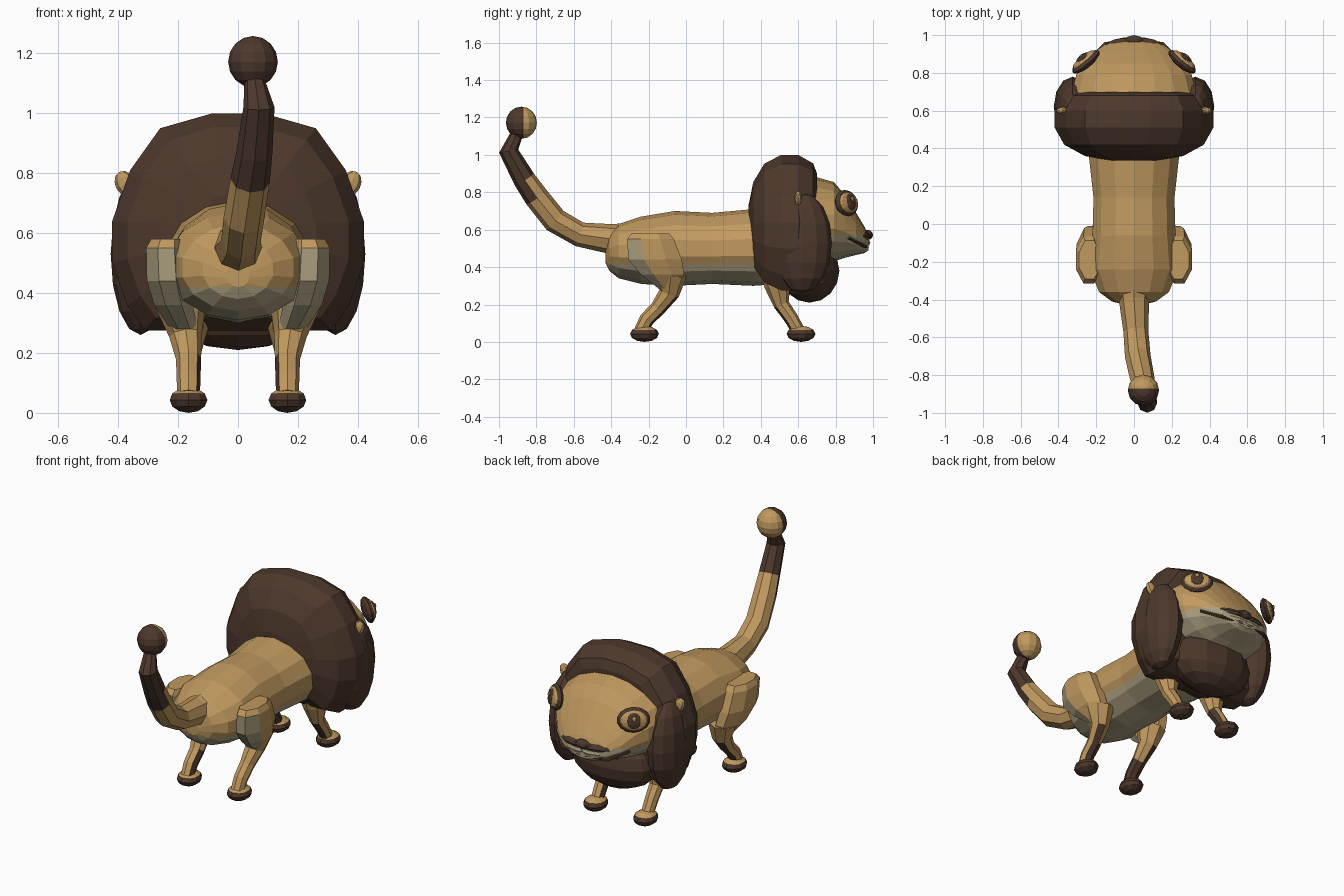
import bpy, bmesh
from math import sin, cos, pi
from mathutils import Vector, Matrix

old = bpy.data.objects.get("Cube")
if old:
    bpy.data.objects.remove(old, do_unlink=True)


def material(name, rgb):
    m = bpy.data.materials.new(name)
    m.use_nodes = True
    m.diffuse_color = (*rgb, 1)
    m.node_tree.nodes["Principled BSDF"].inputs["Base Color"].default_value = (*rgb, 1)
    return m


TAN = material("tan fur", (0.53, 0.32, 0.115))
DARK = material("dark brown fur", (0.075, 0.040, 0.025))
CREAM = material("cream fur", (0.42, 0.36, 0.22))


def finish(name, bm, mats, rule=None, cut=None):
    """Cut a clean colour border, paint faces by rule, and make the object."""
    if cut:
        geom = bm.verts[:] + bm.edges[:] + bm.faces[:]
        bmesh.ops.bisect_plane(bm, geom=geom, plane_co=cut[0], plane_no=cut[1])
    bmesh.ops.recalc_face_normals(bm, faces=bm.faces[:])
    bm.normal_update()
    for f in bm.faces:
        f.material_index = rule(f.calc_center_median(), f.normal) if rule else 0
    me = bpy.data.meshes.new(name)
    bm.to_mesh(me)
    bm.free()
    for m in mats:
        me.materials.append(m)
    ob = bpy.data.objects.new(name, me)
    bpy.context.collection.objects.link(ob)
    return ob


def loft(rings):
    """Skin a list of equal-length rings and cap both ends."""
    bm = bmesh.new()
    loops = [[bm.verts.new(p) for p in ring] for ring in rings]
    n = len(loops[0])
    for a, b in zip(loops, loops[1:]):
        for i in range(n):
            bm.faces.new((a[i], a[(i + 1) % n], b[(i + 1) % n], b[i]))
    bm.faces.new(loops[0])
    bm.faces.new(loops[-1])
    return bm


def barrel(sections, n):
    """Loft along y from (y, half width, bottom, top)."""
    return loft([[Vector((rx * sin(2 * pi * i / n), y,
                          (lo + hi) / 2 + (hi - lo) / 2 * cos(2 * pi * i / n)))
                  for i in range(n)] for y, rx, lo, hi in sections])


def tube(path, n):
    """Loft along a path of (x, y, z, radius), rings square to the path."""
    pts = [Vector(p[:3]) for p in path]
    rings = []
    for i, p in enumerate(pts):
        d = (pts[min(i + 1, len(pts) - 1)] - pts[max(i - 1, 0)]).normalized()
        u = Vector((1, 0, 0))
        u = (u - d * u.dot(d)).normalized()
        v = d.cross(u)
        rings.append([p + path[i][3] * (u * cos(2 * pi * k / n) + v * sin(2 * pi * k / n))
                      for k in range(n)])
    return loft(rings)


def ball(centre, radii, segs=12, rings=8, turn=None):
    bm = bmesh.new()
    mat = Matrix.Translation(centre) @ (turn or Matrix()) @ Matrix.Diagonal((*radii, 1))
    bmesh.ops.create_uvsphere(bm, u_segments=segs, v_segments=rings, radius=1, matrix=mat)
    return bm


# Body with a cream belly
finish("body", barrel([(-.43, .04, .42, .50), (-.41, .12, .38, .58), (-.36, .19, .34, .63),
                       (-.24, .24, .31, .67), (-.06, .225, .30, .70), (.14, .22, .31, .69),
                       (.36, .245, .30, .71), (.5, .24, .31, .71)], 14),
       [TAN, CREAM], lambda c, n: int(c.z < .42), ((0, 0, .42), (0, 0, 1)))

# Mane: one outline scaled along y, with a lock on each side and a beard
half = [(.085, 1.0), (.26, .95), (.36, .81), (.42, .64), (.42, .50), (.37, .36),
        (.31, .275), (.12, .275)]
outline = half + [(-x, z) for x, z in reversed(half)]
finish("mane", loft([[Vector((x * s, y, .62 + (z - .62) * s)) for x, z in outline]
                     for y, s in ((.335, .3), (.36, .62), (.42, .88), (.51, 1), (.60, 1),
                                  (.68, .88), (.70, .74))]), [DARK])
finish("beard", ball((0, .66, .38), (.27, .16, .17)), [DARK])

# Head with a cream lower face
finish("head", barrel([(.55, .33, .42, .89), (.70, .335, .42, .88), (.79, .31, .43, .855),
                       (.85, .265, .45, .785), (.91, .215, .465, .69), (.955, .15, .475, .615),
                       (.975, .08, .49, .57)], 18),
       [TAN, CREAM], lambda c, n: int(c.z < .575), ((0, 0, .575), (0, 0, 1)))
finish("nose", ball((0, .97, .572), (.05, .03, .027), 8, 6), [DARK])
finish("mouth", tube([(-.24, .87, .555, .008), (-.15, .955, .512, .01), (0, .98, .505, .01),
                      (.15, .955, .512, .01), (.24, .87, .555, .008)], 6), [DARK])

# Tail with a dark tip and a two-tone tuft
tip = ((0, -.87, 0), (0, 1, 0))
is_tip = lambda c, n: int(c.y < -.87)
finish("tail", tube([(0, -.34, .55, .085), (0, -.40, .55, .08), (.01, -.57, .575, .066),
                     (.02, -.70, .65, .068), (.04, -.80, .775, .066), (.055, -.865, .87, .06),
                     (.07, -.948, 1.02, .052), (.055, -.905, 1.11, .034)], 8),
       [TAN, DARK], lambda c, n: int(c.y < -.84 or c.z > 1), tip)
finish("tail_tuft", ball((.05, -.88, 1.172), (.083, .083, .086), 12, 8),
       [TAN, DARK], is_tip, tip)

for side, s in (("left", 1), ("right", -1)):
    finish("mane_lock_" + side, ball((s * .325, .62, .53), (.1, .16, .27)), [DARK])
    finish("ear_" + side, ball((s * .375, .60, .765), (.035, .02, .045), 8, 6,
                               Matrix.Rotation(s * .5, 4, 'Y')), [TAN])
    # Muzzle pad: dark moustache above cream cheek
    finish("moustache_" + side, ball((s * .095, .94, .563), (.095, .038, .026), 10, 6,
                                     Matrix.Rotation(-s * .35, 4, 'Z')), [DARK])
    finish("lip_" + side, ball((s * .085, .94, .53), (.095, .035, .028), 10, 6,
                               Matrix.Rotation(-s * .35, 4, 'Z')), [CREAM])

    # Eye: stacked discs along an outward axis
    look = Vector((s * .62, .76, .18)).normalized()
    turn = look.to_track_quat('Z', 'Y').to_matrix().to_4x4()
    centre = Vector((s * .255, .858, .742))
    for part, m, wide, tall, out, thick in (
            ("eye_rim", DARK, .092, .072, 0, .03), ("eye_lid", TAN, .076, .058, .014, .024),
            ("pupil", DARK, .04, .046, .03, .014), ("eye_glint", TAN, .012, .014, .042, .006)):
        glint = Vector((0, 0, .015)) if part == "eye_glint" else Vector()
        finish(part + "_" + side, ball(centre + look * out + glint, (wide, tall, thick),
                                       14, 6, turn), [m])

    # Legs: dark on the inner side and underside near the foot
    sock = lambda c, n: int(c.z < .2 and (n.x * s < -.5 or n.z < -.35))
    finish("front_leg_" + side, tube([(s * .165, .47, .42, .085), (s * .165, .49, .30, .07),
                                      (s * .165, .51, .20, .042), (s * .165, .56, .13, .038),
                                      (s * .165, .60, .06, .036)], 8), [TAN, DARK], sock)
    finish("rear_leg_" + side, tube([(s * .19, -.08, .36, .085), (s * .175, -.09, .26, .055),
                                     (s * .165, -.15, .18, .042), (s * .165, -.21, .12, .04),
                                     (s * .165, -.24, .06, .038)], 8), [TAN, DARK], sock)
    # Thigh with a cream rear face
    thigh = [(.58, -.19, .11, .235, .06), (.55, -.19, .135, .24, .072),
             (.44, -.165, .155, .235, .075), (.36, -.125, .125, .215, .07),
             (.28, -.09, .055, .18, .05)]
    finish("thigh_" + side, loft([[Vector((s * x + rx * cos(2 * pi * (i + .5) / 8),
                                           y + ry * sin(2 * pi * (i + .5) / 8), z))
                                   for i in range(8)] for z, y, ry, x, rx in thigh]),
           [TAN, CREAM], lambda c, n: int(n.y < -.35 and c.z < .52 and c.z > .3))
    # Feet with a tan top
    for part, y in (("front", .615), ("rear", -.222)):
        finish(part + "_foot_" + side, ball((s * .165, y, .043), (.066, .077, .043), 10, 6),
               [DARK, TAN], lambda c, n: int(n.z > .8))
